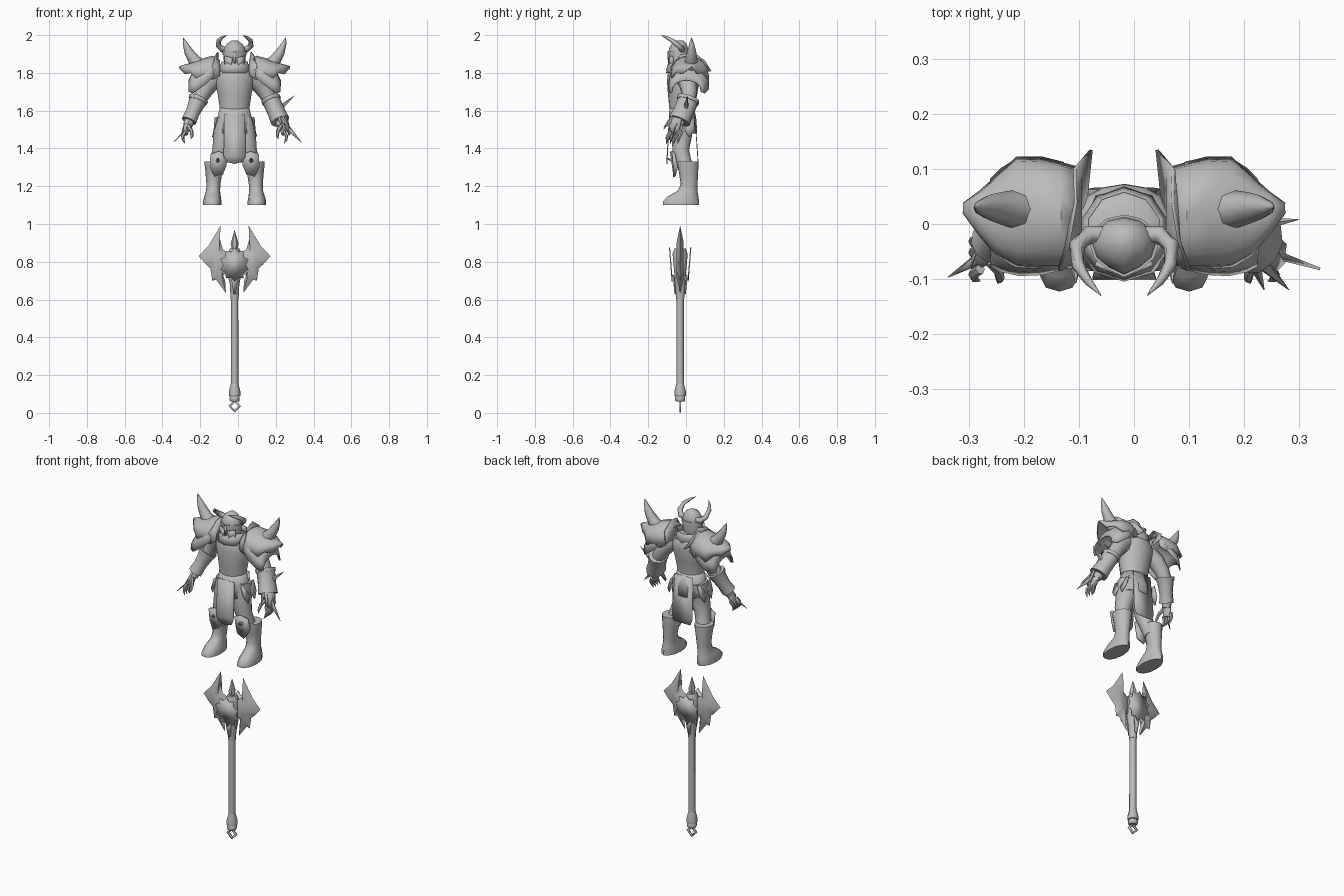
import bpy, bmesh, math
from mathutils import Vector as V

X0 = -0.018  # body axis
mat = bpy.data.materials.new("plain_grey")
mat.diffuse_color = (0.5, 0.5, 0.5, 1)


def finish(bm, name, s=1, angle=50, solid=0):
    for v in bm.verts:
        v.co.x = v.co.x * s + X0
    bmesh.ops.recalc_face_normals(bm, faces=bm.faces)
    me = bpy.data.meshes.new(name)
    bm.to_mesh(me)
    bm.free()
    me.materials.append(mat)
    ob = bpy.data.objects.new(name, me)
    bpy.context.collection.objects.link(ob)
    if solid:
        m = ob.modifiers.new("thickness", "SOLIDIFY")
        m.thickness = solid
        m.offset = 0
    bpy.ops.object.select_all(action="DESELECT")
    ob.select_set(True)
    bpy.context.view_layer.objects.active = ob
    bpy.ops.object.shade_smooth_by_angle(angle=math.radians(angle))
    return ob


def skin(bm, rings, closed=True):
    n = len(rings[0])
    for a, b in zip(rings, rings[1:]):
        for i in range(n if closed else n - 1):
            j = (i + 1) % n
            bm.faces.new((a[i], a[j], b[j], b[i]))


def loft(name, rings, n=12, s=1, caps=True, nose=0, solid=0):
    """Stacked ellipses (z, centre y, rx, ry[, centre x]); nose sharpens the front."""
    bm = bmesh.new()
    out = []
    for r in rings:
        z, cy, rx, ry = r[:4]
        mx = r[4] if len(r) > 4 else 0
        row = []
        for i in range(n):
            a = 2 * math.pi * i / n - math.pi / 2
            k = 1 + nose if i == 0 else 1
            row.append(bm.verts.new((mx + rx * math.cos(a), cy + ry * k * math.sin(a), z)))
        out.append(row)
    skin(bm, out)
    if caps:
        bm.faces.new(out[0])
        bm.faces.new(out[-1])
    return finish(bm, name, s, solid=solid)


def tube(name, pts, radii, n=8, s=1, flat=1):
    """Tapered tube along a path; flat squeezes it across its side axis."""
    pts = [V(p) for p in pts]
    bm = bmesh.new()
    rows = []
    for i, (p, r) in enumerate(zip(pts, radii)):
        t = (pts[min(i + 1, len(pts) - 1)] - pts[max(i - 1, 0)]).normalized()
        u = t.cross(V((0, 1, 0)))
        u = (u if u.length > 0.1 else t.cross(V((0, 0, 1)))).normalized()
        w = t.cross(u)
        rows.append([bm.verts.new(p + r * (u * flat * math.cos(2 * math.pi * k / n)
                                           + w * math.sin(2 * math.pi * k / n))) for k in range(n)])
    skin(bm, rows)
    bm.faces.new(rows[0])
    bm.faces.new(rows[-1])
    return finish(bm, name, s)


def spike(name, base, tip, r, s=1, n=5):
    return tube(name, [base, tip], [r, 0.0008], n, s)


def plate(name, pts, s=1, t=0.008):
    bm = bmesh.new()
    bm.faces.new([bm.verts.new(p) for p in pts])
    return finish(bm, name, s, 30, t)


def shell(name, sections, n, jag, s):
    """Arched armour: sections of (x, front y, back y, base z, top z), jagged rim."""
    bm = bmesh.new()
    rows = []
    for j, (x, y0, y1, zb, zt) in enumerate(sections):
        row = []
        for i in range(n + 1):
            a = math.pi * i / n
            z = zb + (zt - zb) * math.sin(a) ** 0.8
            if i in (0, n) and j % 2:
                z -= jag
            row.append(bm.verts.new((x, (y0 + y1) / 2 - (y1 - y0) / 2 * math.cos(a), z)))
        rows.append(row)
    skin(bm, rows, False)
    return finish(bm, name, s, 40, 0.006)


# ---- torso, collar, helmet ----
loft("torso", [(1.49, -.015, .086, .06), (1.54, -.018, .084, .062), (1.61, -.022, .078, .066),
               (1.69, -.018, .09, .078), (1.76, -.014, .106, .087), (1.80, -.012, .10, .084),
               (1.825, -.012, .08, .07), (1.84, -.015, .05, .05)], 16)
loft("tunic_skirt", [(1.615, -.022, .077, .064), (1.55, -.018, .092, .072), (1.48, -.016, .106, .074)],
     16, caps=False, solid=.003)
loft("collar", [(1.80, -.018, .088, .084), (1.835, -.018, .076, .08), (1.86, -.012, .07, .072)],
     10, caps=False, solid=.006)
loft("helmet", [(1.82, -.035, .045, .04), (1.85, -.036, .056, .046), (1.90, -.036, .06, .05),
                (1.93, -.036, .055, .047), (1.955, -.034, .04, .036), (1.972, -.03, .014, .014)],
     12, nose=.15)
loft("helmet_band", [(1.895, -.036, .063, .053), (1.915, -.036, .063, .053)], 12, nose=.15)
plate("nose_guard", [(-.007, -.094, 1.91), (.007, -.094, 1.91), (.004, -.092, 1.85), (-.004, -.092, 1.85)])

# ---- cloth ----
plate("front_cloth", [(-.055, -.088, 1.58), (.055, -.088, 1.58), (.058, -.1, 1.36), (.045, -.1, 1.33),
                      (0, -.1, 1.318), (-.045, -.1, 1.33), (-.058, -.1, 1.36)], t=.004)
plate("back_cloth", [(-.06, .045, 1.60), (.06, .045, 1.60), (.068, .062, 1.36), (.055, .064, 1.325),
                     (-.055, .064, 1.325), (-.068, .062, 1.36)], t=.004)

for s, side in ((-1, "right"), (1, "left")):
    # helmet horns
    tube(side + "_helmet_horn", [(.03, -.02, 1.925), (.065, -.02, 1.925), (.086, -.04, 1.945),
                                 (.084, -.075, 1.972), (.065, -.105, 1.988), (.042, -.13, 1.999)],
         [.016, .017, .015, .012, .008, .001], 8, s)
    plate(side + "_cheek_guard", [(.012, -.09, 1.88), (.052, -.072, 1.89), (.05, -.066, 1.83),
                                  (.02, -.086, 1.815)], s)
    # hip plates
    for y0, y1 in ((-.075, -.02), (-.01, .045)):
        plate(side + "_hip_plate", [(.09, y0, 1.56), (.09, y1, 1.56), (.108, y1, 1.50),
                                    (.118, (y0 + y1) / 2, 1.46), (.108, y0, 1.50)], s, .004)
    # legs and boots
    tube(side + "_leg", [(.05, -.015, 1.56), (.057, -.022, 1.47), (.072, -.028, 1.39),
                         (.088, -.012, 1.33), (.1, .005, 1.27)],
         [.056, .056, .046, .042, .04], 10, s)
    loft(side + "_boot", [(1.10, -.03, .049, .099, .118), (1.12, -.03, .049, .099, .118),
                          (1.145, -.018, .044, .084, .117), (1.175, .006, .037, .054, .114),
                          (1.21, .015, .037, .046, .112), (1.27, .012, .044, .052, .11),
                          (1.315, .008, .051, .058, .108), (1.33, .008, .051, .058, .108)], 12, s, nose=-.06)
    plate(side + "_knee_guard", [(.045, -.066, 1.37), (.085, -.078, 1.385), (.128, -.064, 1.37),
                                 (.132, -.05, 1.30), (.105, -.062, 1.25), (.06, -.062, 1.27),
                                 (.042, -.052, 1.31)], s, .014)
    spike(side + "_knee_spike", (.088, -.068, 1.335), (.088, -.108, 1.35), .012, s, 6)
    # shoulder armour: pointed upper plate over a sloping lower plate
    shell(side + "_upper_shoulder_plate",
          [(.078, -.075, .10, 1.785, 1.865), (.115, -.08, .11, 1.785, 1.888), (.155, -.08, .118, 1.785, 1.878),
           (.195, -.078, .12, 1.785, 1.862), (.232, -.055, .085, 1.80, 1.85), (.262, -.02, .058, 1.815, 1.842),
           (.292, .022, .036, 1.826, 1.832)], 8, .022, s)
    shell(side + "_lower_shoulder_plate",
          [(.11, -.08, .11, 1.78, 1.86), (.15, -.09, .12, 1.75, 1.85), (.19, -.092, .12, 1.715, 1.828),
           (.222, -.085, .10, 1.70, 1.80), (.242, -.075, .08, 1.70, 1.76)], 8, .008, s)
    plate(side + "_shoulder_fin", [(.06, .135, 1.81), (.09, .10, 1.865), (.088, .04, 1.91), (.10, -.03, 1.895),
                                   (.118, -.085, 1.83), (.085, -.07, 1.79), (.07, .04, 1.80)], s, .006)
    tube(side + "_shoulder_horn", [(.18, .025, 1.835), (.215, .028, 1.868), (.243, .03, 1.912),
                                   (.262, .03, 1.955), (.272, .03, 1.987)],
         [.038, .032, .024, .013, .001], 8, s)
    # arm
    tube(side + "_arm", [(.085, -.005, 1.78), (.13, .01, 1.745), (.165, .018, 1.695), (.195, .012, 1.645),
                         (.235, -.025, 1.56), (.248, -.042, 1.52)],
         [.052, .048, .042, .037, .03, .024], 10, s)
    # the left bracer is heavier and flares toward the hand
    radii = [.058, .056, .055, .06] if s > 0 else [.05, .045, .037, .04]
    tube(side + "_bracer", [(.192, .012, 1.66), (.2, .006, 1.64), (.222, -.015, 1.59), (.242, -.035, 1.545)],
         radii, 10, s, .85 if s > 0 else 1)
    tube(side + "_bracer_rim", [(.19, .014, 1.665), (.197, .008, 1.648)],
         [radii[0] + .004, radii[1] + .005], 10, s, .85 if s > 0 else 1)
    # hand with clawed fingers
    tube(side + "_palm", [(.243, -.036, 1.54), (.255, -.048, 1.51), (.262, -.056, 1.475)],
         [.024, .03, .024], 8, s, .6)
    for k in range(4):
        y = -.088 + k * .02
        tube(side + "_finger", [(.262, y + .006, 1.49), (.275, y - .004, 1.465), (.272, y - .012, 1.445),
                                (.262, y - .016, 1.425)], [.0095, .009, .007, .001], 6, s)
    tube(side + "_thumb", [(.245, -.065, 1.52), (.228, -.085, 1.49), (.226, -.1, 1.465), (.23, -.108, 1.45)],
         [.012, .01, .008, .001], 6, s)

# ---- long claws and forearm spikes ----
spike("left_forearm_spike", (.25, .0, 1.62), (.317, .008, 1.68), .014)
plate("left_wrist_spike", [(.268, -.03, 1.56), (.29, -.055, 1.52), (.357, -.082, 1.43), (.27, -.06, 1.50)], t=.005)
spike("left_front_spike", (.25, -.07, 1.56), (.30, -.12, 1.50), .014)
spike("left_lower_spike", (.235, -.065, 1.57), (.255, -.12, 1.51), .014)
plate("right_claw", [(.27, -.05, 1.52), (.28, -.08, 1.48), (.32, -.097, 1.435), (.275, -.06, 1.48)], -1, .004)
plate("left_back_of_hand", [(.252, -.08, 1.57), (.275, -.02, 1.57), (.292, -.035, 1.50),
                            (.29, -.07, 1.47), (.27, -.09, 1.52)])

# ---- axe: shaft and pommel ----
AY = -.031
loft("axe_shaft", [(.14, AY, .02, .02), (.66, AY, .019, .019)], 8)
loft("shaft_grip_end", [(.09, AY, .03, .03), (.115, AY, .03, .03), (.16, AY, .019, .019)], 8)
loft("pommel", [(.06, AY, .022, .022), (.068, AY, .027, .027), (.085, AY, .027, .027), (.092, AY, .02, .02)], 8)
bm = bmesh.new()
rows = [[bm.verts.new((r * math.sin(a * math.pi / 2), AY, .036 + r * math.cos(a * math.pi / 2)))
         for a in range(4)] for r in (.034, .019)]
skin(bm, rows)
finish(bm, "pommel_diamond", solid=.009)

# ---- axe head ----
loft("axe_head_core", [(.60, AY, .021, .021), (.68, AY, .025, .028), (.73, AY, .036, .03), (.84, AY, .04, .04),
                       (.87, AY, .025, .03)], 8)
tube("axe_top_spike", [(0, AY, .86), (0, AY, .895), (0, AY, .965)], [.013, .021, .001], 6)
for d in (-1, 1):
    pts = []
    for k in range(20):
        r = .078 if k % 2 == 0 else .061
        a = math.pi * k / 10
        z = .785 + r * 1.15 * math.cos(a)
        pts.append((r * math.sin(a), AY + d * (.049 + .08 * (z - .785)), z))
    plate("spiked_disc", pts, t=.006)
    # tapered ribs below the discs
    plate("axe_rib", [(-.02, AY + d * .036, .73), (.02, AY + d * .036, .73), (.006, AY + d * .026, .63),
                      (-.006, AY + d * .026, .63)], t=.008)

# crescent blades: outline thin at the edge, thick along an inner ridge
outline = [(.074, .992), (.102, .945), (.138, .885), (.19, .83), (.150, .785), (.128, .765), (.118, .70),
           (.098, .705), (.046, .635), (.05, .70), (.062, .725), (.035, .75), (.035, .85), (.062, .865),
           (.078, .92)]
for s, side in ((-1, "right"), (1, "left")):
    bm = bmesh.new()
    rim = [bm.verts.new((x, AY, z)) for x, z in outline]
    for d in (-1, 1):
        inner = [bm.verts.new((.085 + (x - .085) * .5, AY + d * .018, .80 + (z - .80) * .55)) for x, z in outline]
        skin(bm, [rim, inner])
        bm.faces.new(inner)
    finish(bm, side + "_axe_blade", s, 40)
